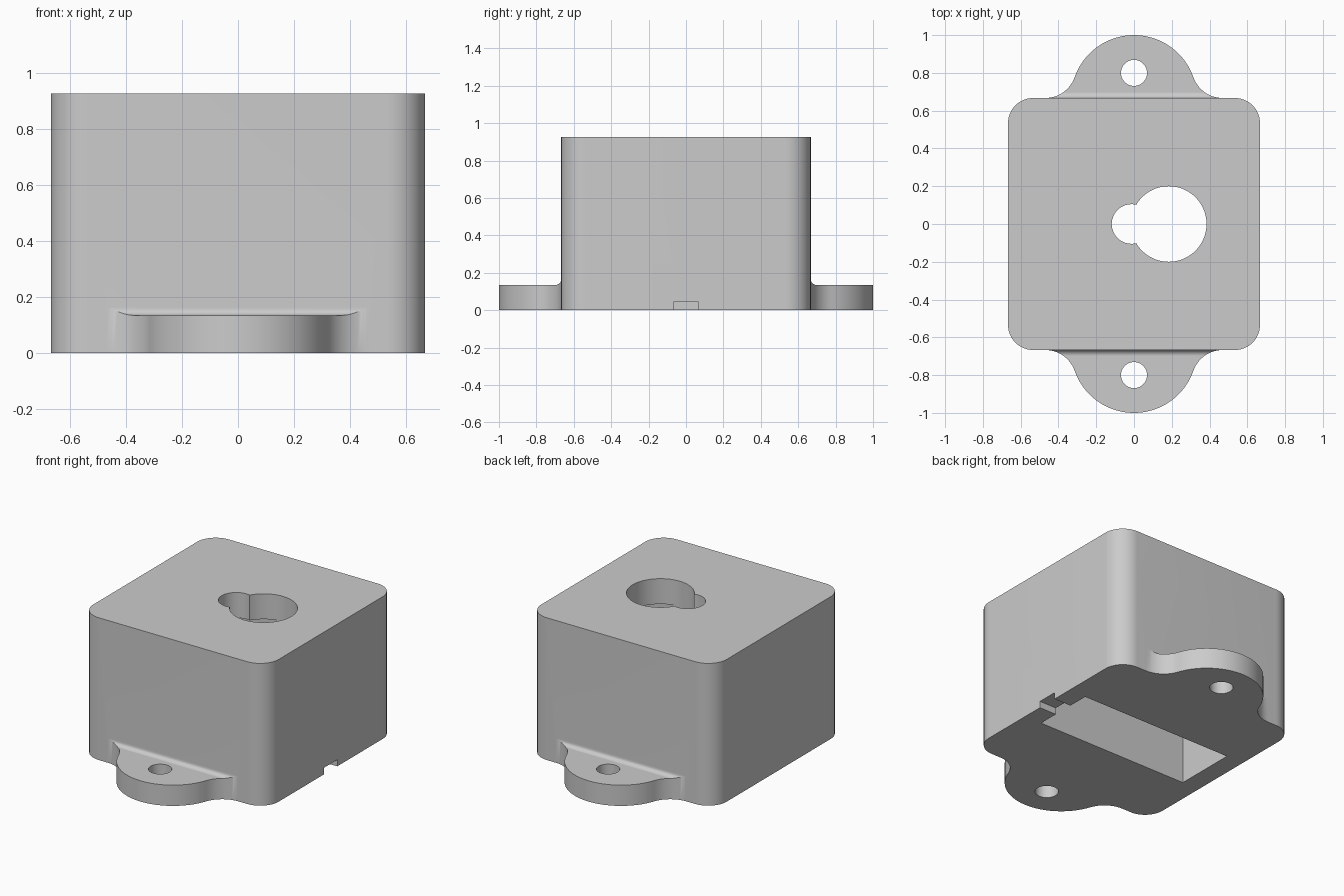
import bpy, bmesh, math
from mathutils import Vector

if "Cube" in bpy.data.objects:
    bpy.data.objects.remove(bpy.data.objects["Cube"])

HALF, HEIGHT, CORNER = 0.667, 0.925, 0.133   # box half width, height, corner radius
TAB_R, TAB_TOP, FLARE, FILLET = 0.333, 0.135, 0.165, 0.03

gray = bpy.data.materials.new("mid gray")
gray.diffuse_color = (0.6, 0.6, 0.6, 1)
gray.use_nodes = True
gray.node_tree.nodes["Principled BSDF"].inputs["Base Color"].default_value = gray.diffuse_color


def arc(cx, cy, r, a0, a1, n):
    """Points along an arc, angles in radians."""
    return [(cx + r * math.cos(a0 + (a1 - a0) * i / n),
             cy + r * math.sin(a0 + (a1 - a0) * i / n)) for i in range(n + 1)]


def circle(cx, cy, r, n=64):
    return arc(cx, cy, r, 0, 2 * math.pi, n)[:-1]


def prism(name, points, lo, hi, axis="z"):
    """Extrude an outline along z (outline in xy) or along x (outline in yz)."""
    place = (lambda p, h: (p[0], p[1], h)) if axis == "z" else (lambda p, h: (h, p[0], p[1]))
    bm = bmesh.new()
    face = bm.faces.new([bm.verts.new(place(p, lo)) for p in points])
    new = bmesh.ops.extrude_face_region(bm, geom=[face])["geom"]
    step = Vector(place((0, 0), hi - lo))
    bmesh.ops.translate(bm, vec=step, verts=[v for v in new if isinstance(v, bmesh.types.BMVert)])
    bmesh.ops.recalc_face_normals(bm, faces=bm.faces)
    mesh = bpy.data.meshes.new(name)
    bm.to_mesh(mesh)
    bm.free()
    mesh.materials.append(gray)
    obj = bpy.data.objects.new(name, mesh)
    bpy.context.collection.objects.link(obj)
    return obj


def rect(x0, x1, y0, y1):
    return [(x0, y0), (x1, y0), (x1, y1), (x0, y1)]


def combine(target, other, operation):
    """Apply a boolean and discard the second object."""
    mod = target.modifiers.new("boolean", "BOOLEAN")
    mod.operation, mod.solver, mod.object = operation, "EXACT", other
    bpy.context.view_layer.objects.active = target
    bpy.ops.object.modifier_apply(modifier=mod.name)
    bpy.data.objects.remove(other, do_unlink=True)


# Rounded square box
c = HALF - CORNER
outline = []
for i, (sx, sy) in enumerate([(1, 1), (-1, 1), (-1, -1), (1, -1)]):
    outline += arc(sx * c, sy * c, CORNER, i * math.pi / 2, (i + 1) * math.pi / 2, 16)
body = prism("mount_box", outline, 0, HEIGHT)

# Mounting tabs: round ear, flared foot, filleted into the wall
flare_x = math.sqrt((TAB_R + FLARE) ** 2 - FLARE ** 2)
tangent = math.atan2(FLARE, flare_x)
half_pi = math.pi / 2
right = arc(flare_x, HALF + FLARE, FLARE, -half_pi, tangent - math.pi, 14)
left = [(-x, y) for x, y in reversed(right)]
ear = arc(0, HALF, TAB_R, tangent, math.pi - tangent, 48)
tab_outline = [(flare_x, 0.6)] + right + ear[1:-1] + left + [(-flare_x, 0.6)]
fillet = arc(HALF + FILLET, TAB_TOP + FILLET, FILLET, math.pi, 1.5 * math.pi, 8)
side_profile = [(0.5, -0.1), (1.1, -0.1), (1.1, TAB_TOP)] + fillet[::-1] + [(0.5, TAB_TOP + FILLET)]
for s, name in ((1, "back_tab"), (-1, "front_tab")):
    tab = prism(name, [(x, s * y) for x, y in tab_outline], 0, 0.25)
    combine(tab, prism("tab_profile", [(s * y, z) for y, z in side_profile], -0.6, 0.6, "x"), "INTERSECT")
    combine(tab, prism("screw_hole", circle(0, s * 0.8, 0.069, 48), -0.1, 0.3), "DIFFERENCE")
    combine(body, tab, "UNION")

# Pocket below, wire notch on the right wall, keyhole through the top
combine(body, prism("pocket", rect(-0.545, 0.545, -0.202, 0.202), -0.1, HEIGHT - 0.165), "DIFFERENCE")
combine(body, prism("wire_notch", rect(0.5, 0.8, -0.067, 0.067), -0.1, 0.043), "DIFFERENCE")
combine(body, prism("keyhole_wide", circle(0.184, 0, 0.2, 80), 0.6, 1.1), "DIFFERENCE")
combine(body, prism("keyhole_narrow", circle(-0.013, 0, 0.105, 48), 0.6, 1.1), "DIFFERENCE")

bpy.ops.object.select_all(action="DESELECT")
body.select_set(True)
bpy.context.view_layer.objects.active = body
bpy.ops.object.shade_smooth_by_angle(angle=math.radians(30))
